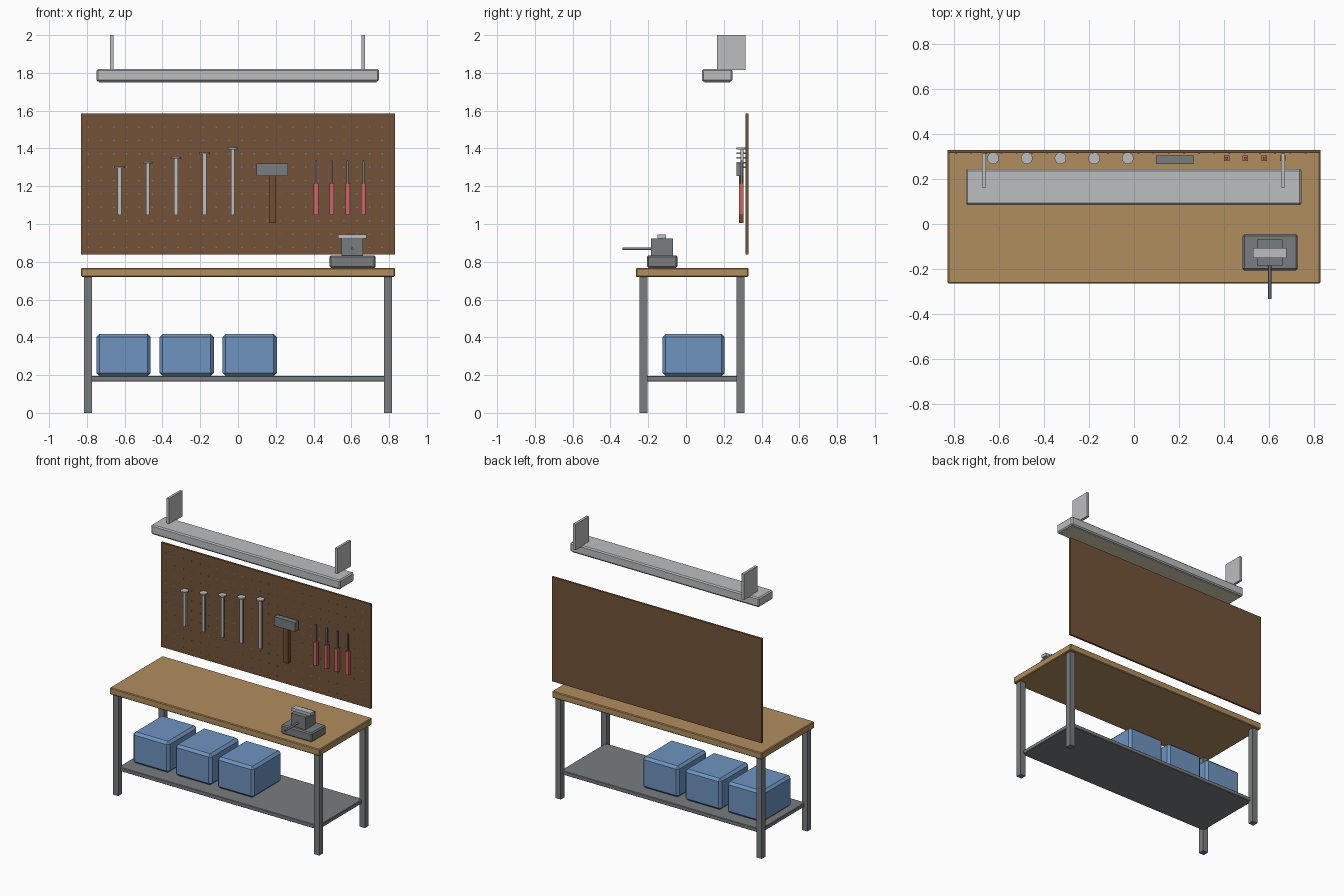
import bpy, bmesh, math
from mathutils import Matrix, Vector

if "Cube" in bpy.data.objects:
    bpy.data.objects.remove(bpy.data.objects["Cube"])


def material(name, rgb):
    m = bpy.data.materials.new(name)
    lin = [c / 255 for c in rgb]
    lin = [c / 12.92 if c <= 0.04045 else ((c + 0.055) / 1.055) ** 2.4 for c in lin]
    m.diffuse_color = (*lin, 1)
    m.use_nodes = True
    m.node_tree.nodes["Principled BSDF"].inputs["Base Color"].default_value = m.diffuse_color
    return m


WOOD = material("bench wood", (176, 141, 94))
BOARD = material("brown hardboard", (115, 84, 56))
STEEL = material("dark steel", (120, 125, 128))
SILVER = material("light metal", (188, 189, 191))
BLUE = material("blue plastic", (110, 148, 192))
RED = material("red plastic", (205, 100, 100))
CREAM = material("lamp diffuser", (220, 212, 185))
HANDLE = material("handle wood", (112, 78, 48))


def finish(name, bm, mat):
    mesh = bpy.data.meshes.new(name)
    bm.to_mesh(mesh)
    bm.free()
    mesh.materials.append(mat)
    ob = bpy.data.objects.new(name, mesh)
    bpy.context.collection.objects.link(ob)
    return ob


def box(name, x, y, z, mat, bevel=0):
    """Box from (min, max) ranges, with optional chamfered edges."""
    bm = bmesh.new()
    mid = Vector([(a + b) / 2 for a, b in (x, y, z)])
    size = [b - a for a, b in (x, y, z)]
    bmesh.ops.create_cube(bm, size=1, matrix=Matrix.Translation(mid) @ Matrix.Diagonal((*size, 1)))
    ob = finish(name, bm, mat)
    if bevel:
        mod = ob.modifiers.new("chamfer", "BEVEL")
        mod.width = bevel
        mod.segments = 1
    return ob


def rod(name, centre, radius, length, mat, axis="Z", sides=16):
    bm = bmesh.new()
    turn = Matrix.Rotation(math.pi / 2, 4, "X") if axis == "Y" else Matrix()
    bmesh.ops.create_cone(bm, cap_ends=True, segments=sides, radius1=radius, radius2=radius,
                          depth=length, matrix=Matrix.Translation(centre) @ turn)
    for f in bm.faces:
        f.smooth = len(f.verts) == 4
    for e in bm.edges:
        e.smooth = all(len(f.verts) == 4 for f in e.link_faces)
    return finish(name, bm, mat)


# Bench: top, legs, lower shelf
box("bench_top", (-0.83, 0.83), (-0.265, 0.33), (0.72, 0.768), WOOD, 0.005)
for sx in (-1, 1):
    for y in (-0.226, 0.289):
        box("bench_leg", (sx * 0.795 - 0.021, sx * 0.795 + 0.021), (y - 0.021, y + 0.021), (0, 0.72), STEEL)
box("lower_shelf", (-0.79, 0.79), (-0.22, 0.285), (0.167, 0.195), STEEL, 0.003)

# Storage bins
for i in range(3):
    x = -0.75 + i * 0.334
    box("storage_bin", (x, x + 0.288), (-0.125, 0.205), (0.195, 0.418), BLUE, 0.017)

# Pegboard with a grid of holes
box("pegboard", (-0.83, 0.83), (0.316, 0.33), (0.838, 1.585), BOARD)
bm = bmesh.new()
for col in range(24):
    for row in range(10):
        pos = Vector((-0.793 + col * 0.0677, 0.3155, 0.876 + row * 0.0708))
        bmesh.ops.create_cone(bm, cap_ends=True, segments=8, radius1=0.004, radius2=0.004, depth=0.003,
                              matrix=Matrix.Translation(pos) @ Matrix.Rotation(math.pi / 2, 4, "X"))
finish("peg_holes", bm, STEEL)

# Wrenches, growing in length
for i in range(5):
    x, top = -0.628 + i * 0.15, 1.3 + i * 0.025
    box("wrench_shank", (x - 0.01, x + 0.01), (0.288, 0.304), (1.048, top), SILVER)
    rod("wrench_head", (x, 0.293, top), 0.026, 0.009, SILVER)

# Mallet
box("mallet_head", (0.099, 0.265), (0.267, 0.305), (1.255, 1.32), STEEL)
box("mallet_handle", (0.165, 0.2), (0.28, 0.305), (1.005, 1.255), HANDLE)

# Screwdrivers
for i in range(4):
    x = 0.413 + i * 0.0835
    box("screwdriver_handle", (x - 0.012, x + 0.012), (0.281, 0.305), (1.048, 1.215), RED)
    box("screwdriver_blade", (x - 0.005, x + 0.005), (0.288, 0.298), (1.215, 1.336), STEEL)

# Bench vise
box("vise_base", (0.484, 0.729), (-0.207, -0.045), (0.768, 0.834), STEEL, 0.008)
box("vise_body", (0.548, 0.662), (-0.185, -0.068), (0.83, 0.924), STEEL)
box("vise_jaw", (0.53, 0.68), (-0.151, -0.106), (0.922, 0.944), SILVER)
rod("vise_screw", (0.605, -0.255, 0.869), 0.007, 0.16, STEEL, "Y", 12)

# Hanging lamp with hanger plates
box("lamp_housing", (-0.749, 0.746), (0.085, 0.245), (1.754, 1.82), SILVER, 0.008)
box("lamp_diffuser", (-0.735, 0.732), (0.098, 0.232), (1.749, 1.756), CREAM)
for x in (-0.669, 0.663):
    box("lamp_hanger", (x - 0.009, x + 0.009), (0.163, 0.314), (1.815, 2.0), SILVER)
